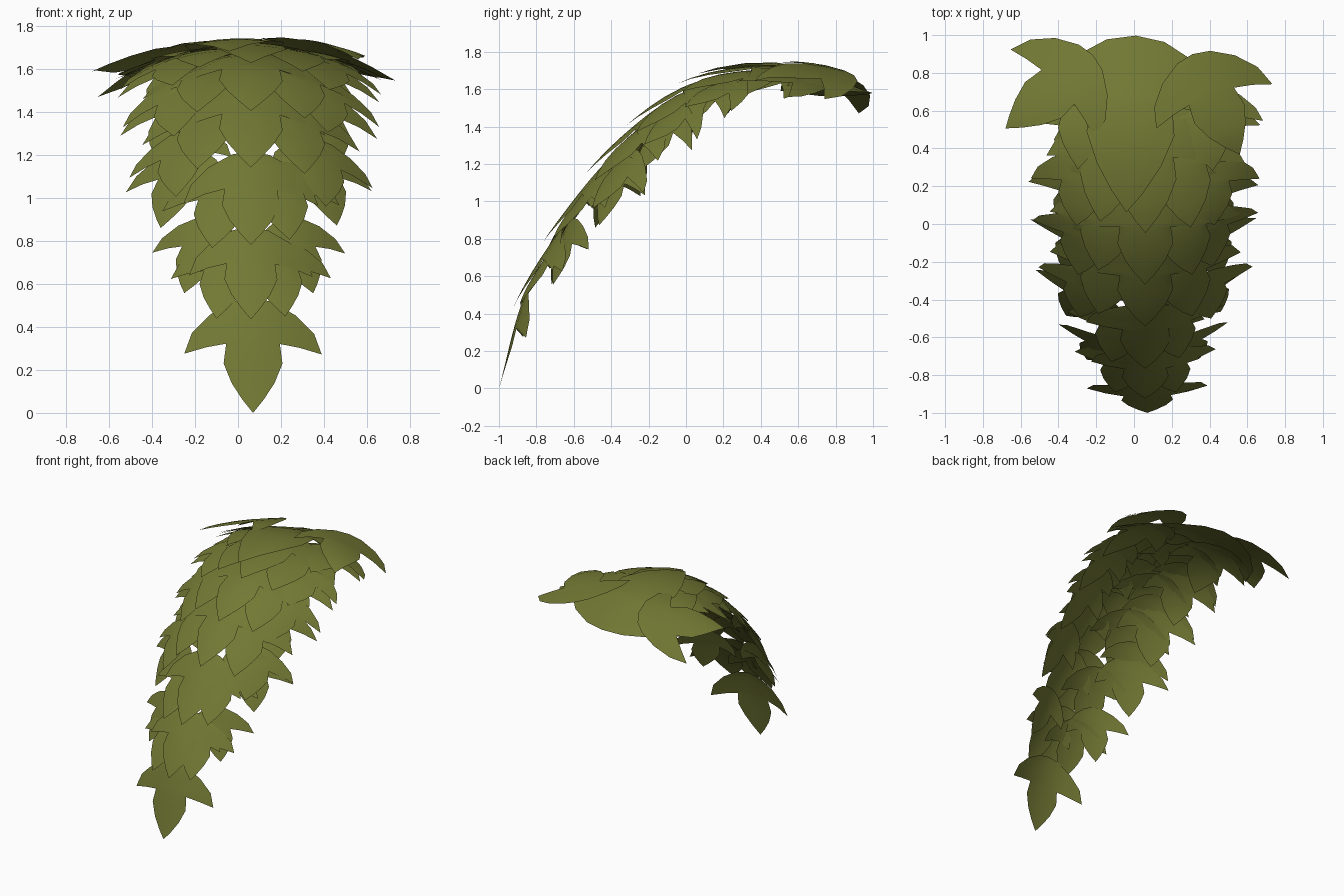
import bpy, math, random
from mathutils import Vector

if "Cube" in bpy.data.objects:
    bpy.data.objects.remove(bpy.data.objects["Cube"])

random.seed(4)
green = bpy.data.materials.new("olive_green")
green.diffuse_color = (0.168, 0.188, 0.034, 1)
green.use_nodes = True
green.node_tree.nodes["Principled BSDF"].inputs["Base Color"].default_value = green.diffuse_color

# Side profile (y, z) of the hanging vine, bottom to top, evenly spaced by STEP
STEP = .5
SPINE = [Vector(p) for p in ((-1, 0), (-.87, .48), (-.645, .92), (-.35, 1.325),
                             (.03, 1.63), (.52, 1.725), (1, 1.59))]


def spine(s):
    """Smooth point at arc length s along the profile."""
    n = len(SPINE) - 1
    i = min(int(s / STEP), n - 1)
    f = s / STEP - i

    def tangent(j):
        a, b = max(j - 1, 0), min(j + 1, n)
        return (SPINE[b] - SPINE[a]) / (b - a)
    f2, f3 = f * f, f * f * f
    return (SPINE[i] * (2 * f3 - 3 * f2 + 1) + tangent(i) * (f3 - 2 * f2 + f)
            + SPINE[i + 1] * (3 * f2 - 2 * f3) + tangent(i + 1) * (f3 - f2))


def on_vine(x, s, h):
    """Point on the arched vine surface, h above it."""
    s = min(max(s, 0), 3)
    c = spine(s)
    d = (spine(min(s + .02, 3)) - spine(max(s - .02, 0))).normalized()
    arch = max(.3, min(.7, .2 + .7 * s) - .55 * max(s - 1.7, 0))
    h -= arch * (x - .04) ** 2
    return (x, c.x - d.y * h, c.y + d.x * h)


# Half outline of a three-lobed leaf from its tip; the fourth point is the notch
LENGTH = .56
OUTLINE = ((.05, .065), (.1, .145), (.137, .24), (.125, .335), (.22, .322),
           (.32, .3), (.285, .4), (.2, .485), (.09, .545))
ACROSS = [j / 3 for j in range(-3, 4)]


def leaf(name, x, s, scale, angle, lift, tilt=.05):
    a = math.radians(angle)
    verts, faces = [], []

    def add(u, v):
        h = lift + tilt * (.5 - v / LENGTH) - .25 * scale * u * u
        u, v = u * scale, v * scale
        verts.append(on_vine(x + u * math.cos(a) - v * math.sin(a),
                             s + u * math.sin(a) + v * math.cos(a), h))
    add(0, 0)
    for i, (u, v) in enumerate(OUTLINE):
        rib = v if i < 4 else .335 + .04 * (i - 3)
        for f in ACROSS:
            add(u * f, rib + (v - rib) * abs(f))
    add(0, LENGTH)
    w, last = len(ACROSS), len(verts) - 1
    for j in range(w - 1):
        faces.append((0, 2 + j, 1 + j))
        for r in range(len(OUTLINE) - 1):
            b = 1 + r * w + j
            faces.append((b, b + 1, b + w + 1, b + w))
        b = last - w + j
        faces.append((b, b + 1, last))
    me = bpy.data.meshes.new(name)
    me.from_pydata(verts, [], faces)
    me.materials.append(green)
    me.polygons.foreach_set("use_smooth", [True] * len(me.polygons))
    me.update()
    bpy.context.collection.objects.link(bpy.data.objects.new(name, me))


# Bottom leaf
leaf("bottom_leaf", .07, 0, 1, 0, 0, 0)

# Shingled rows: arc length of centre tip, leaf scale, inner and outer spread
ROWS = ((.44, .9, .16, .30), (.82, .98, .18, .41), (1.24, 1.08, .25, .42),
        (1.58, 1.08, .25, .43), (1.93, 1.2, .24, .42))
for r, (s, size, inner, outer) in enumerate(ROWS, 1):
    leaf(f"centre_leaf_{r}", .06, s, size, 0, .01)
    for side, word in ((-1, "left"), (1, "right")):
        def jit():
            return random.uniform(-.03, .03)
        leaf(f"inner_leaf_{word}_{r}", .06 + side * inner, s + .03 + jit(),
             size * .86, side * 8, -.005 + side * .005)
        # outer leaves hang steeper than the surface they grow from
        leaf(f"outer_leaf_{word}_{r}", .05 + side * outer, s + .22 + jit(),
             size * .78, side * 18, -.035, -.04)
        if r > 1:  # extra layer filling the wide part
            leaf(f"filler_leaf_{word}_{r}", .06 + side * outer * .85,
                 s + .31 + jit(), size * .76, side * 5, -.015, .02)

# Large leaves on the crown
leaf("crown_leaf_centre", -.04, 2.05, 1.7, -3, .015)
leaf("crown_leaf_right", .56, 2.34, 1.06, 25, .045, -.05)
leaf("crown_leaf_left", -.68, 2.49, 1.08, -50, .035, -.03)
